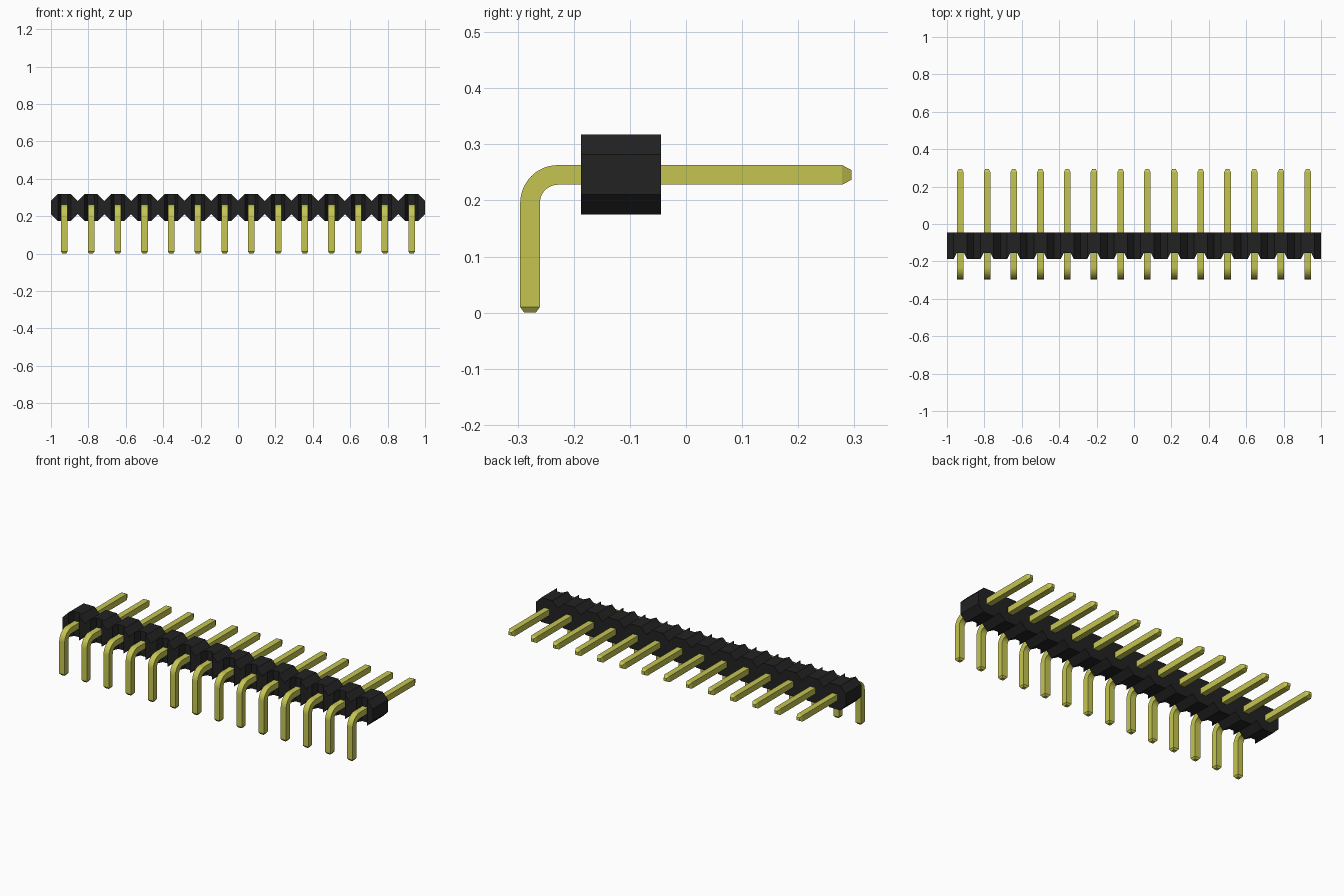
import bpy, bmesh, math
from mathutils import Vector

cube = bpy.data.objects.get("Cube")
if cube:
    bpy.data.objects.remove(cube)

COUNT = 14
PITCH = 2 / COUNT
HALF = PITCH / 2
FRONT, BACK, SLOT = -0.187, -0.045, -0.155
MID_Z = 0.246
CHAMFER = 0.036


def material(name, color):
    m = bpy.data.materials.new(name)
    m.use_nodes = True
    m.diffuse_color = color
    m.node_tree.nodes["Principled BSDF"].inputs["Base Color"].default_value = color
    return m


def finish(bm, name, mat):
    bmesh.ops.recalc_face_normals(bm, faces=bm.faces)
    mesh = bpy.data.meshes.new(name)
    bm.to_mesh(mesh)
    bm.free()
    mesh.materials.append(mat)
    return mesh


def add_object(name, mesh, x=0):
    obj = bpy.data.objects.new(name, mesh)
    obj.location.x = x
    bpy.context.collection.objects.link(obj)
    return obj


black = material("black plastic", (0.016, 0.016, 0.016, 1))
gold = material("yellow metal", (0.56, 0.56, 0.085, 1))


# Housing: one slotted cell, bevelled to an octagon, repeated along x
def build_housing():
    bm = bmesh.new()
    right = [(0.019, SLOT), (0.035, FRONT), (HALF, FRONT), (HALF, BACK)]
    outline = right + [(-x, y) for x, y in reversed(right)]
    base = bm.faces.new([bm.verts.new((x, y, MID_Z - HALF)) for x, y in outline])
    top = bmesh.ops.extrude_face_region(bm, geom=[base])["geom"]
    bmesh.ops.translate(bm, vec=(0, 0, PITCH),
                        verts=[v for v in top if isinstance(v, bmesh.types.BMVert)])
    for sx in (-1, 1):
        for sz in (-1, 1):
            corner = Vector((sx * HALF, 0, MID_Z + sz * (HALF - CHAMFER)))
            cut = bmesh.ops.bisect_plane(
                bm, geom=bm.verts[:] + bm.edges[:] + bm.faces[:], dist=1e-6,
                plane_co=corner, plane_no=(sx, 0, sz), clear_outer=True)
            bmesh.ops.holes_fill(bm, edges=[e for e in bm.edges if e.is_boundary], sides=0)
    cell = bm.verts[:] + bm.edges[:] + bm.faces[:]
    for i in range(1, COUNT):
        copy = bmesh.ops.duplicate(bm, geom=cell)["geom"]
        bmesh.ops.translate(bm, vec=(i * PITCH, 0, 0),
                            verts=[v for v in copy if isinstance(v, bmesh.types.BMVert)])
    bmesh.ops.translate(bm, vec=(HALF - 1, 0, 0), verts=bm.verts)
    # Drop the walls hidden between neighbouring cells
    bm.normal_update()
    hidden = [f for f in bm.faces if abs(f.normal.x) > 0.99
              and abs(f.calc_center_median().x) < 1 - HALF / 2]
    bmesh.ops.delete(bm, geom=hidden, context='FACES')
    bmesh.ops.remove_doubles(bm, verts=bm.verts, dist=1e-4)
    return finish(bm, "housing", black)


# Pin: square section swept round a right-angle bend, with tapered tips
def build_pin():
    bm = bmesh.new()
    r, radius = 0.0175, 0.05
    cy, cz = -0.228, 0.1955
    path = [(cy - radius, 0, 0, 0.6), (cy - radius, 0.01, 0, 1)]
    for i in range(13):
        a = math.pi / 2 * i / 12
        path.append((cy - radius * math.cos(a), cz + radius * math.sin(a), a, 1))
    path += [(0.278, cz + radius, math.pi / 2, 1), (0.295, cz + radius, math.pi / 2, 0.5)]
    rings = []
    for y, z, a, scale in path:
        s = r * scale
        rings.append([bm.verts.new((u * s, y - v * s * math.cos(a), z + v * s * math.sin(a)))
                      for u, v in ((-1, -1), (1, -1), (1, 1), (-1, 1))])
    for p, q in zip(rings, rings[1:]):
        for k in range(4):
            n = (k + 1) % 4
            bm.faces.new((p[k], p[n], q[n], q[k]))
    bm.faces.new(rings[0])
    bm.faces.new(rings[-1])
    return finish(bm, "pin", gold)


add_object("housing", build_housing())
pin_mesh = build_pin()
pins = [add_object(f"pin_{i + 1}", pin_mesh, -1 + HALF + i * PITCH) for i in range(COUNT)]

# Smooth the bends only, keeping square edges sharp
bpy.ops.object.select_all(action='DESELECT')
pins[0].select_set(True)
bpy.context.view_layer.objects.active = pins[0]
bpy.ops.object.shade_smooth_by_angle(angle=math.radians(20))
